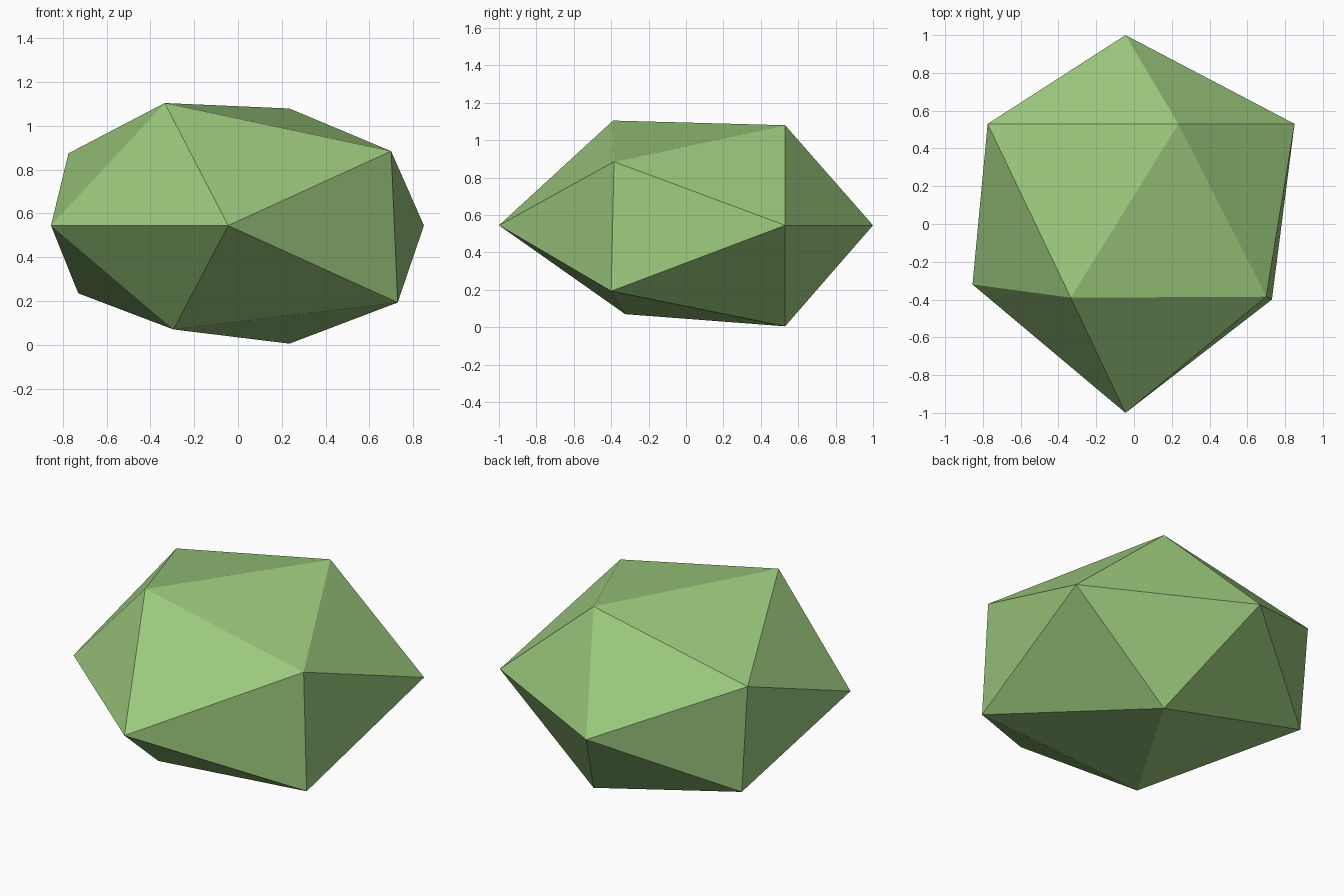
import bpy, bmesh

if "Cube" in bpy.data.objects:
    bpy.data.objects.remove(bpy.data.objects["Cube"])

# leaf green, flat shaded
green = bpy.data.materials.new("leaf_green")
green.diffuse_color = (0.33, 0.58, 0.205, 1.0)
green.use_nodes = True
green.node_tree.nodes["Principled BSDF"].inputs["Base Color"].default_value = green.diffuse_color

# irregular twenty-sided lump: two tips with a five-point ring behind each
FRONT_TIP = (-0.045, -1.0, 0.545)
BACK_TIP = (-0.045, 1.0, 0.545)
FRONT_RING = [(0.70, -0.385, 0.885), (-0.335, -0.39, 1.105), (-0.855, -0.32, 0.545),
              (-0.295, -0.325, 0.07), (0.73, -0.40, 0.193)]
BACK_RING = [(0.85, 0.53, 0.545), (0.235, 0.53, 1.08), (-0.775, 0.53, 0.875),
             (-0.73, 0.52, 0.235), (0.235, 0.53, 0.005)]

bm = bmesh.new()
front_tip, back_tip = bm.verts.new(FRONT_TIP), bm.verts.new(BACK_TIP)
front = [bm.verts.new(p) for p in FRONT_RING]
back = [bm.verts.new(p) for p in BACK_RING]

# tip fans and the zigzag band between the rings
for i in range(5):
    j = (i + 1) % 5
    bm.faces.new((front_tip, front[j], front[i]))
    bm.faces.new((back_tip, back[i], back[j]))
    bm.faces.new((back[i], front[i], back[j]))
    bm.faces.new((front[i], front[j], back[j]))
bmesh.ops.recalc_face_normals(bm, faces=bm.faces[:])

mesh = bpy.data.meshes.new("foliage_lump")
bm.to_mesh(mesh)
bm.free()
mesh.materials.append(green)
lump = bpy.data.objects.new("foliage_lump", mesh)
bpy.context.collection.objects.link(lump)
